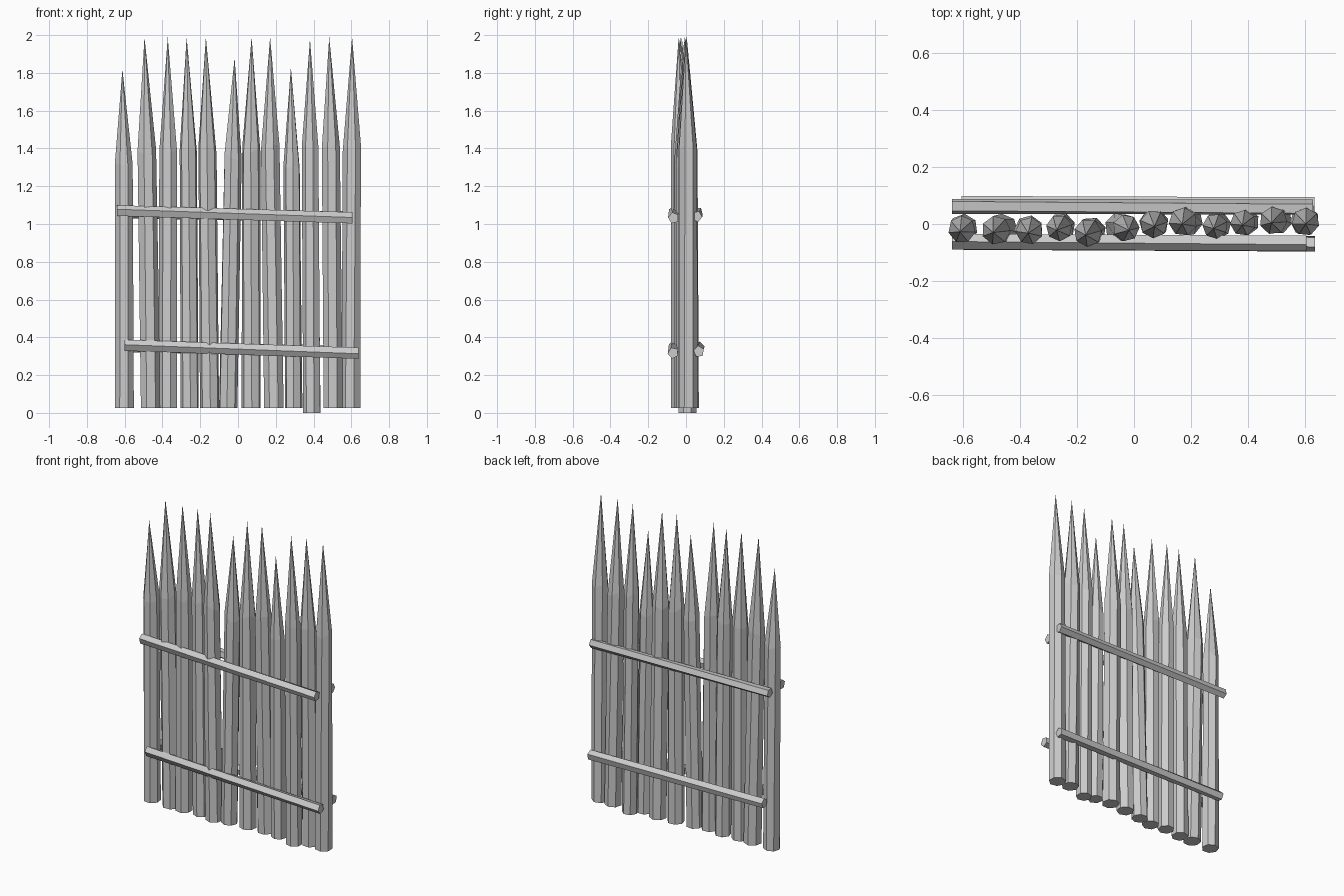
import bpy, bmesh, math, random
from mathutils import Vector

if "Cube" in bpy.data.objects:
    bpy.data.objects.remove(bpy.data.objects["Cube"])

random.seed(4)


def loft(name, rings, tip=None):
    """Skin equal-sided rings; the start is capped, the end closes to a tip or a cap."""
    bm = bmesh.new()
    loops = [[bm.verts.new(p) for p in ring] for ring in rings]
    n = len(loops[0])
    for a, b in zip(loops, loops[1:]):
        for i in range(n):
            j = (i + 1) % n
            bm.faces.new((a[i], a[j], b[j], b[i]))
    bm.faces.new(loops[0][::-1])
    if tip is None:
        bm.faces.new(loops[-1])
    else:
        apex = bm.verts.new(tip)
        for i in range(n):
            bm.faces.new((loops[-1][i], loops[-1][(i + 1) % n], apex))
    bmesh.ops.recalc_face_normals(bm, faces=bm.faces)
    mesh = bpy.data.meshes.new(name)
    bm.to_mesh(mesh)
    bm.free()
    ob = bpy.data.objects.new(name, mesh)
    bpy.context.collection.objects.link(ob)
    return ob


def stake(i, base_x, shoulder_x, tip_x, y, radius, shoulder_z, tip_z, base_z=0.025):
    # Seven-sided hewn post with a long sharpened point
    phase = random.uniform(0, math.tau)
    sides = 7

    def ring(cx, cy, z, r, turn, wobble):
        pts = []
        for k in range(sides):
            a = phase + turn + math.tau * k / sides
            pts.append(Vector((cx + r * math.cos(a), cy + r * math.sin(a),
                               z + random.uniform(-wobble, wobble))))
        return pts

    loft(f"stake_{i:02d}",
         [ring(base_x, y, base_z, radius, 0, 0),
          ring(shoulder_x, y - 0.004, shoulder_z, radius * 0.95,
               random.uniform(-0.2, 0.2), 0.025)],
         (tip_x, y - 0.012, tip_z))


# Stakes: base x, shoulder x, tip x, y, radius, shoulder z, tip z
stakes = [
    (-0.600, -0.605, -0.612, -0.015, 0.051, 1.33, 1.82),
    (-0.462, -0.485, -0.495, -0.018, 0.054, 1.39, 1.99),
    (-0.370, -0.368, -0.372, -0.020, 0.051, 1.40, 1.99),
    (-0.255, -0.263, -0.272, -0.010, 0.049, 1.40, 1.99),
    (-0.150, -0.162, -0.170, -0.027, 0.052, 1.39, 1.99),
    (-0.053, -0.028, -0.018, -0.010, 0.050, 1.36, 1.88),
    (0.070, 0.070, 0.072, 0.003, 0.052, 1.40, 1.99),
    (0.190, 0.172, 0.170, 0.012, 0.053, 1.40, 1.99),
    (0.295, 0.285, 0.280, -0.004, 0.047, 1.29, 1.83),
    (0.393, 0.383, 0.381, 0.008, 0.048, 1.40, 1.98, 0.0),
    (0.505, 0.490, 0.483, 0.016, 0.052, 1.40, 1.99),
    (0.600, 0.603, 0.604, 0.012, 0.052, 1.40, 1.99),
]
for i, row in enumerate(stakes, 1):
    stake(i, *row)


def rail(name, left, right, radius, turn):
    # Five-sided split rail
    rings = []
    for (x, y, z), spin in ((left, 0.0), (right, 0.25)):
        rings.append([Vector((x,
                              y + radius * math.cos(turn + spin + math.tau * k / 5),
                              z + radius * 1.08 * math.sin(turn + spin + math.tau * k / 5)))
                      for k in range(5)])
    loft(name, rings)


rail("front_upper_rail", (-0.64, -0.062, 1.068), (0.607, -0.066, 1.032), 0.029, 0.3)
rail("front_lower_rail", (-0.60, -0.062, 0.357), (0.637, -0.068, 0.317), 0.029, 0.5)
rail("back_upper_rail", (-0.64, 0.062, 1.060), (0.63, 0.058, 1.040), 0.028, 0.9)
rail("back_lower_rail", (-0.607, 0.070, 0.347), (0.635, 0.068, 0.325), 0.029, 0.2)
